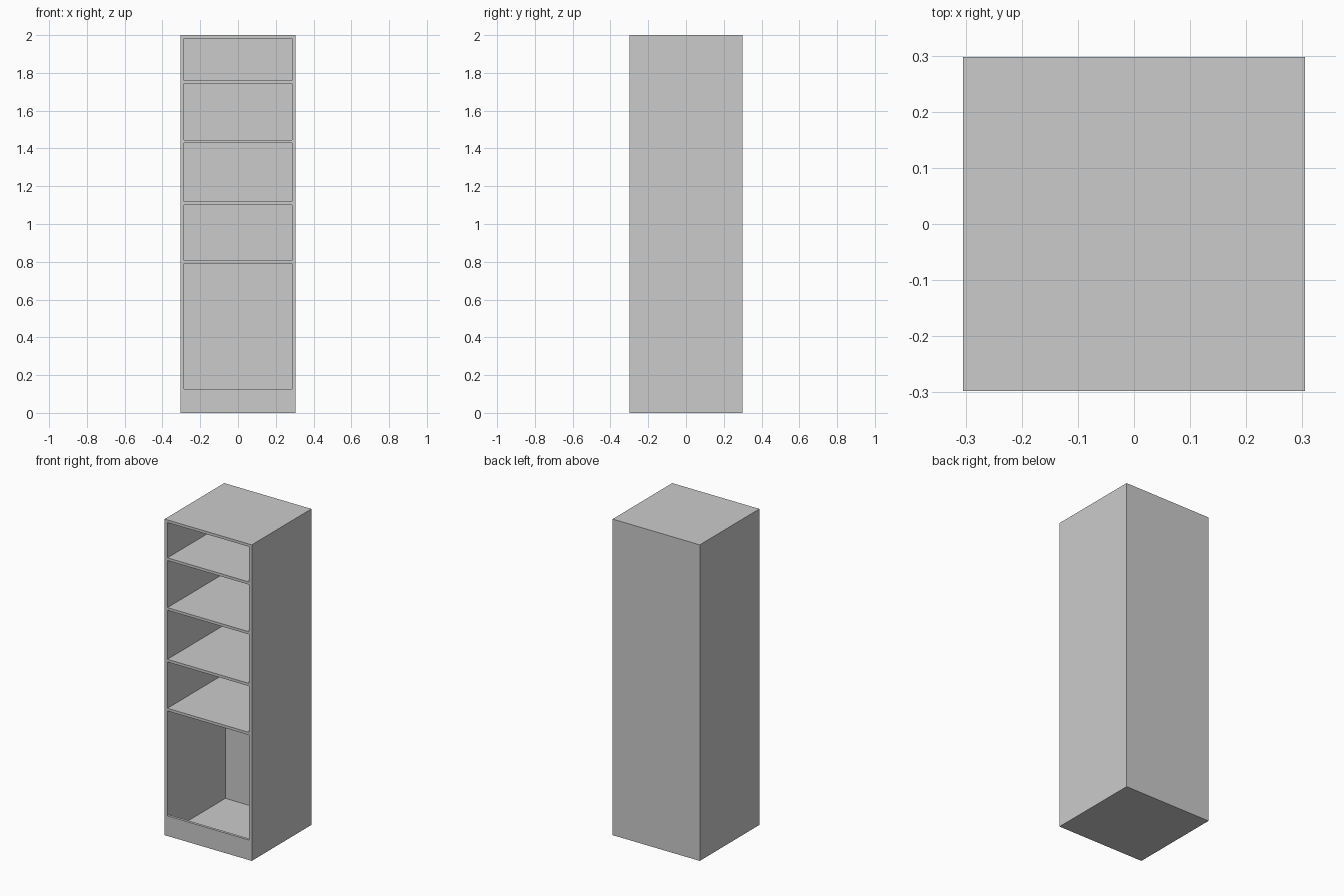
import bpy
import bmesh
from mathutils import Matrix, Vector

if "Cube" in bpy.data.objects:
    bpy.data.objects.remove(bpy.data.objects["Cube"])

HALF_W, HALF_D, HEIGHT = 0.305, 0.298, 2.0
SIDE_T = 0.02      # side panel thickness
BOARD_T = 0.017    # shelves, top, floor, back
INNER = HALF_W - SIDE_T


def board(name, lo, hi):
    """Rectangular board between two opposite corners."""
    lo, hi = Vector(lo), Vector(hi)
    bm = bmesh.new()
    bmesh.ops.create_cube(bm, size=1, matrix=Matrix.Translation((lo + hi) / 2)
                          @ Matrix.Diagonal((*(hi - lo), 1)))
    mesh = bpy.data.meshes.new(name)
    bm.to_mesh(mesh)
    bm.free()
    obj = bpy.data.objects.new(name, mesh)
    bpy.context.collection.objects.link(obj)
    return obj


# Full-height side panels
board("left_side_panel", (-HALF_W, -HALF_D, 0), (-INNER, HALF_D, HEIGHT))
board("right_side_panel", (INNER, -HALF_D, 0), (HALF_W, HALF_D, HEIGHT))

# Back panel between the sides
BACK_Y = HALF_D - BOARD_T
board("back_panel", (-INNER, BACK_Y, 0), (INNER, HALF_D, HEIGHT))

# Top, floor and four shelves, given by their upper surface
levels = {"top_panel": HEIGHT, "shelf_1": 1.76, "shelf_2": 1.445,
          "shelf_3": 1.118, "shelf_4": 0.808, "floor_panel": BOARD_T}
for name, z in levels.items():
    board(name, (-INNER, -HALF_D, z - BOARD_T), (INNER, BACK_Y, z))

# Front plinth standing on the floor panel
board("front_plinth", (-INNER, -HALF_D, BOARD_T),
      (INNER, -HALF_D + BOARD_T, 0.127))
